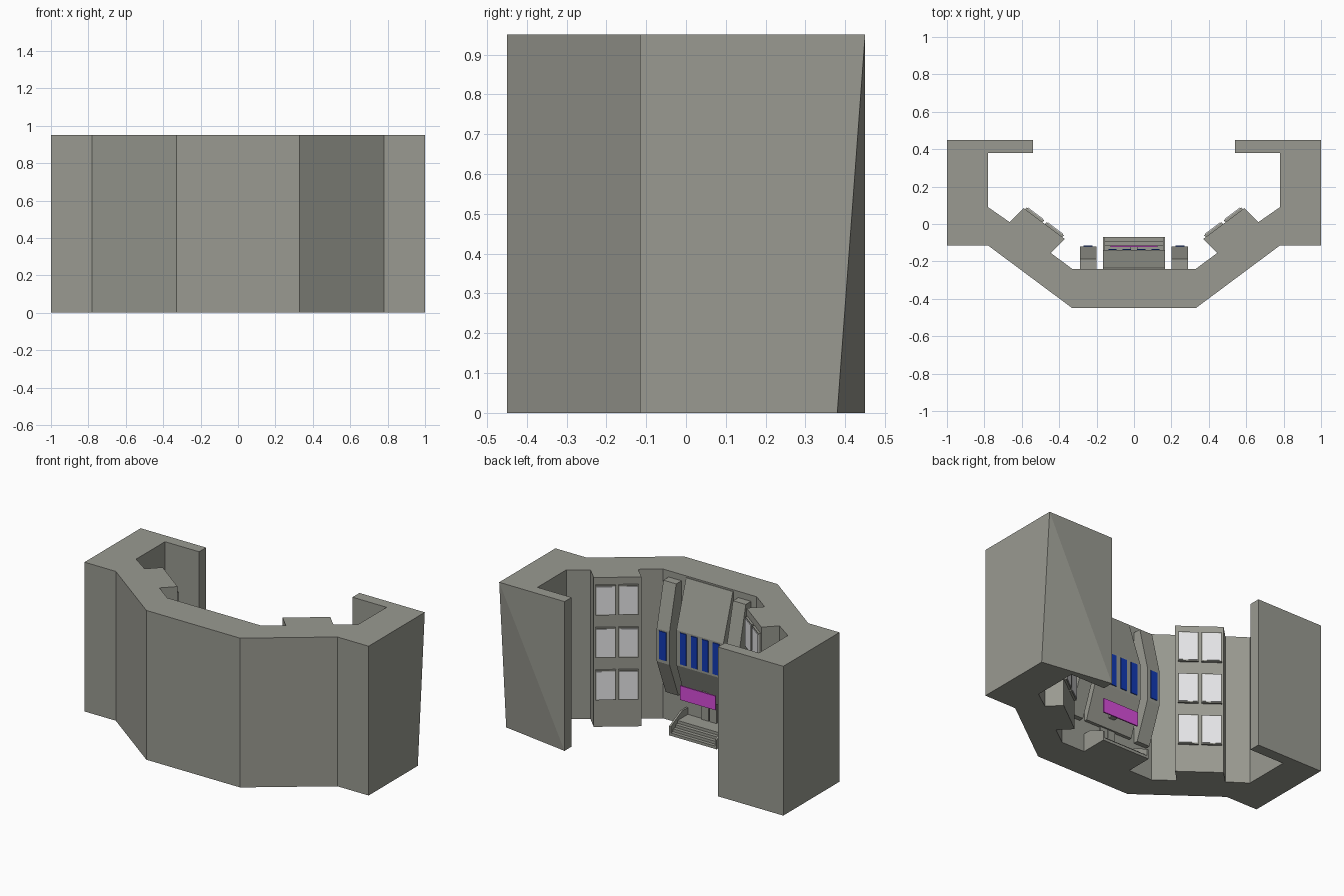
import bpy, bmesh, math
from mathutils import Vector, Matrix

cube = bpy.data.objects.get("Cube")
if cube:
    bpy.data.objects.remove(cube, do_unlink=True)


def material(name, colour):
    m = bpy.data.materials.new(name)
    m.use_nodes = True
    m.diffuse_color = (*colour, 1)
    bsdf = next(n for n in m.node_tree.nodes if n.type == "BSDF_PRINCIPLED")
    bsdf.inputs["Base Color"].default_value = (*colour, 1)
    return m


STONE = material("warm grey stone", (0.32, 0.323, 0.283))
PANE = material("pale grey pane", (0.8, 0.8, 0.815))
BLUE = material("deep blue glass", (0.006, 0.042, 0.45))
MAGENTA = material("magenta sign", (0.68, 0.075, 0.7))


def finish(bm, name, mat):
    bmesh.ops.recalc_face_normals(bm, faces=bm.faces)
    mesh = bpy.data.meshes.new(name)
    bm.to_mesh(mesh)
    bm.free()
    mesh.materials.append(mat)
    ob = bpy.data.objects.new(name, mesh)
    bpy.context.collection.objects.link(ob)
    return ob


def prism(points, offset):
    """Extrude a closed loop of 3D points along an offset."""
    bm = bmesh.new()
    face = bm.faces.new([bm.verts.new(p) for p in points])
    new = bmesh.ops.extrude_face_region(bm, geom=[face])["geom"]
    bmesh.ops.translate(bm, vec=offset,
                        verts=[v for v in new if isinstance(v, bmesh.types.BMVert)])
    return bm


def side_profile(name, x0, x1, profile, mat=STONE):
    """Extrude a (y, z) profile from x0 to x1."""
    bm = prism([(x0, y, z) for y, z in profile], Vector((x1 - x0, 0, 0)))
    return finish(bm, name, mat)


def box(name, size, loc, mat=STONE, turn=0):
    bm = bmesh.new()
    bmesh.ops.create_cube(bm, size=1, matrix=Matrix.Translation(loc)
                          @ Matrix.Rotation(turn, 4, "Z") @ Matrix.Diagonal((*size, 1)))
    return finish(bm, name, mat)


# Main wall with folded wings and projecting bays
HEIGHT = 0.95
half = [(0.33, -0.45), (0.78, -0.115), (1, -0.115), (1, 0.45), (0.54, 0.45),
        (0.54, 0.38), (0.78, 0.38), (0.78, 0.09), (0.665, 0.01),
        (0.59, 0.085), (0.37, -0.08), (0.445, -0.155), (0.33, -0.24)]
plan = half + [(-x, y) for x, y in reversed(half)]
wall = prism([(x, y, 0) for x, y in plan], Vector((0, 0, HEIGHT)))


def corner(x, y, z):
    return min(wall.verts, key=lambda v: (v.co - Vector((x, y, z))).length)


# One wing has its lower outside corner pulled inward
bmesh.ops.connect_verts(wall, verts=[corner(1, 0.45, HEIGHT), corner(0.54, 0.45, 0)])
corner(1, 0.45, 0).co.y = 0.38
finish(wall, "curved_wall", STONE)

# Bay windows: three rows of two on each angled bay
outer, inner = Vector((0.59, 0.085, 0)), Vector((0.37, -0.08, 0))
along = inner - outer
normal = Vector((-0.6, 0.8, 0))
angle = math.atan2(-along.y, -along.x)
for side, label in ((1, "left"), (-1, "right")):
    for row in range(3):
        for col, t in enumerate((0.25, 0.73)):
            base = outer + along * t + Vector((0, 0, 0.81 - 0.27 * row))
            for part, size, out, mat in (
                    ("window_frame", (0.116, 0.014, 0.19), 0.006, STONE),
                    ("window_pane", (0.104, 0.006, 0.176), 0.014, PANE)):
                p = base + normal * out
                p.x *= side
                box(f"{label}_{part}_{row}_{col}", size, p, mat, side * angle)

# Buttresses beside the entrance, each with a blue light
pillar = [(-0.25, 0.91), (-0.187, 0.91), (-0.12, 0.63), (-0.12, 0.42),
          (-0.21, 0.19), (-0.25, 0.19)]
for side, label in ((1, "left"), (-1, "right")):
    side_profile(label + "_buttress", side * 0.2, side * 0.29, pillar)
    box(label + "_buttress_glass", (0.05, 0.008, 0.18),
        (side * 0.246, -0.119, 0.53), BLUE)

# Sloped central canopy with four blue windows
canopy = [(-0.25, 0.94), (-0.236, 0.94), (-0.14, 0.645), (-0.14, 0.42),
          (-0.22, 0.2), (-0.25, 0.2)]
side_profile("entrance_canopy", -0.165, 0.165, canopy)
for i in range(4):
    box(f"canopy_glass_{i}", (0.044, 0.008, 0.2),
        (0.077 * (i - 1.5), -0.139, 0.535), BLUE)

# Sign and its bracket
box("sign_board", (0.25, 0.008, 0.09), (0, -0.12, 0.265), MAGENTA)
box("sign_bracket", (0.04, 0.08, 0.02), (0, -0.164, 0.265))

# Double door under the canopy
for side, label in ((1, "left"), (-1, "right")):
    box(label + "_door", (0.05, 0.016, 0.14), (side * 0.028, -0.238, 0.13))

# Entrance steps between low cheek walls
for i, front in enumerate((-0.07, -0.092, -0.115, -0.138)):
    top = 0.018 * (i + 1)
    box(f"step_{i}", (0.32, front + 0.245, top), (0, (front - 0.245) / 2, top / 2))
cheek = [(-0.245, 0), (-0.07, 0), (-0.07, 0.06), (-0.18, 0.115), (-0.245, 0.115)]
for side, label in ((1, "left"), (-1, "right")):
    side_profile(label + "_step_cheek", side * 0.155, side * 0.167, cheek)
